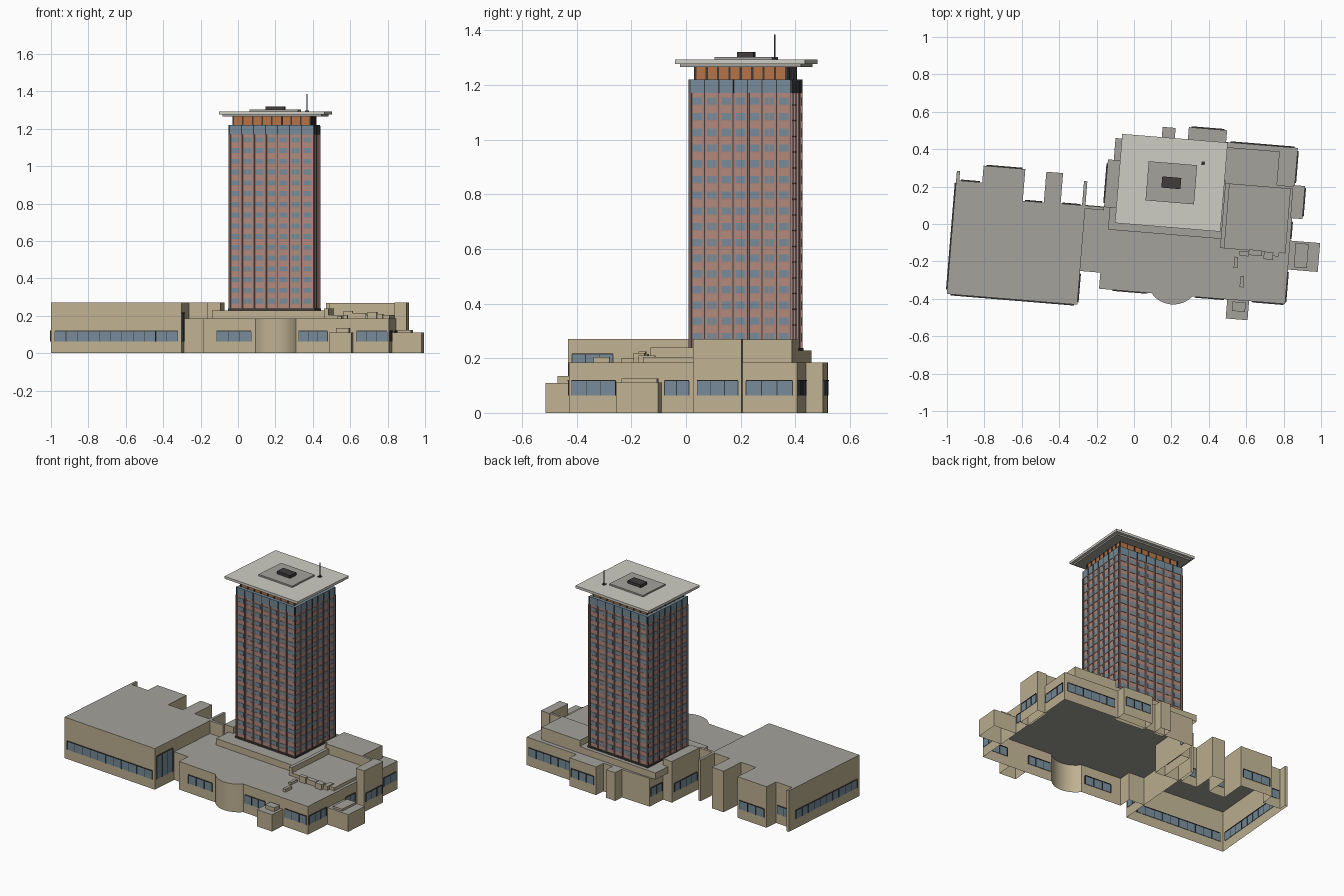
import bpy, bmesh, math
from mathutils import Matrix, Vector

if "Cube" in bpy.data.objects:
    bpy.data.objects.remove(bpy.data.objects["Cube"])

ROT = Matrix.Rotation(math.radians(-4.7), 4, 'Z')   # whole site is turned slightly


def mat(name, r, g, b):
    m = bpy.data.materials.new(name)
    m.diffuse_color = (r, g, b, 1)
    m.use_nodes = True
    m.node_tree.nodes["Principled BSDF"].inputs["Base Color"].default_value = m.diffuse_color
    return m


TAN = mat("tan_stone", .52, .44, .29)
ROOF = mat("roof_grey", .37, .36, .33)
SLAB = mat("pale_slab", .62, .61, .55)
BRICK = mat("pink_brick", .45, .25, .20)
PIER = mat("pier_pink", .37, .23, .20)
GLASS = mat("blue_glass", .18, .26, .32)
DARK = mat("dark_metal", .05, .045, .042)
ORANGE = mat("orange_panel", .45, .17, .06)


def finish(bm, name, *mats):
    me = bpy.data.meshes.new(name)
    bm.normal_update()
    bm.to_mesh(me)
    bm.free()
    for m in mats:
        me.materials.append(m)
    ob = bpy.data.objects.new(name, me)
    ob.matrix_world = ROT
    bpy.context.collection.objects.link(ob)
    return ob


def add_box(bm, u0, u1, v0, v1, z0, z1, mi=0):
    M = Matrix.Translation(((u0 + u1) / 2, (v0 + v1) / 2, (z0 + z1) / 2)) @ \
        Matrix.Diagonal((u1 - u0, v1 - v0, z1 - z0, 1))
    r = bmesh.ops.create_cube(bm, size=1, matrix=M)
    for f in {f for v in r['verts'] for f in v.link_faces}:
        f.material_index = mi


def box(name, m, *d):
    bm = bmesh.new()
    add_box(bm, *d)
    return finish(bm, name, m)


def shell(name, pts, z0, z1):
    """Walls and roof over a plan outline, open underneath."""
    bm = bmesh.new()
    top = [bm.verts.new((x, y, z1)) for x, y in pts]
    bot = [bm.verts.new((x, y, z0)) for x, y in pts]
    bm.faces.new(top).material_index = 1
    for i in range(len(pts)):
        j = (i + 1) % len(pts)
        bm.faces.new((bot[i], bot[j], top[j], top[i]))
    return finish(bm, name, TAN, ROOF)


def block(name, u0, u1, v0, v1, z0, z1):
    return shell(name, [(u0, v0), (u1, v0), (u1, v1), (u0, v1)], z0, z1)


def strip(name, axis, at, a, b, z0=.063, z1=.117):
    """Window band through a wall, with mullions. axis is the wall's normal."""
    bm = bmesh.new()
    n = max(2, round((b - a) / .06))

    def put(s, e, d, lo, hi, mi):
        uv = (at - d, at + d, s, e) if axis == 'u' else (s, e, at - d, at + d)
        add_box(bm, *uv, lo, hi, mi)
    put(a, b, .003, z0, z1, 0)
    for i in range(n + 1):
        p = a + (b - a) * i / n
        put(p - .0015, p + .0015, .005, z0, z1, 1)
    put(a, b, .006, z1, z1 + .004, 1)
    finish(bm, name, GLASS, DARK)


# West wing with back bays and fins
shell("west_wing", [(-.967, -.455), (-.267, -.455), (-.267, .207), (-.285, .207), (-.285, .077),
      (-.40, .077), (-.40, .24), (-.49, .24), (-.49, .075), (-.603, .075), (-.603, .245),
      (-.827, .245), (-.827, .155), (-.95, .155), (-.95, .205), (-.967, .205)], 0, .27)

# Main podium with rounded front bay
arc = [(.233 + .142 * math.sin(math.radians(t)), -.27 - .142 * math.cos(math.radians(t)))
       for t in [-50 + 100 * i / 20 for i in range(21)]]
podium = shell("podium", [(-.267, -.274), (-.158, -.274), (-.158, -.36)] + arc +
               [(.84, -.36), (.84, .477), (.44, .477), (-.10, .46), (-.10, .08), (-.267, .08)], 0, .185)
bpy.context.view_layer.objects.active = podium
podium.select_set(True)
bpy.ops.object.shade_smooth_by_angle(angle=math.radians(20))

# Attached volumes
block("link_wall", -.267, -.167, .06, .077, .185, .27)
block("west_stair_block", -.167, -.10, .077, .333, 0, .27)
block("east_tall_block", .83, .895, .10, .277, 0, .27)
block("east_entrance", .84, 1.0, -.175, -.02, 0, .112)
block("east_entrance_cap", .87, .94, -.16, -.03, .112, .125)
block("front_entrance", .53, .647, -.463, -.36, 0, .11)
block("front_entrance_cap", .56, .63, -.42, -.37, .11, .135)
block("rear_stair", .11, .18, .45, .53, 0, .185)
block("rear_bay", .25, .455, .45, .54, 0, .185)
block("tower_terrace", -.136, .469, -.041, .45, .185, .228)
block("east_terrace", .469, .82, -.09, .27, .185, .205)
block("rear_penthouse", .45, .745, .27, .45, .185, .268)
block("terrace_wall", .469, .84, .255, .27, .185, .268)
block("terrace_side_wall", .469, .492, -.09, .255, .185, .24)

# Stepped roof planters
for i, (u, v, w, d, z) in enumerate([(.56, -.16, .02, .06, .2), (.60, -.26, .02, .06, .205),
                                     (.66, -.10, .07, .03, .215), (.73, -.11, .05, .04, .22),
                                     (.77, -.08, .03, .06, .21), (.60, -.11, .05, .025, .225)]):
    block(f"roof_planter_{i}", u - w / 2, u + w / 2, v - d / 2, v + d / 2, .185, z)

# Window bands
strip("wing_front_windows", 'v', -.455, -.945, -.285)
strip("wing_west_windows", 'u', -.967, -.43, .14)
strip("wing_east_windows", 'u', -.267, -.44, -.29, .063, .213)
strip("wing_back_windows_a", 'v', .245, -.81, -.62)
strip("wing_back_windows_b", 'v', .155, -.94, -.84)
strip("wing_back_windows_c", 'v', .075, -.59, -.50)
strip("wing_back_windows_d", 'v', .077, -.39, -.295)
for n, a, b in (("a", -.085, .10), ("b", .355, .51), ("c", .665, .83)):
    strip("podium_front_windows_" + n, 'v', -.36, a, b)
for n, at, a, b in (("a", .84, -.35, -.19), ("b", .84, -.01, .08), ("c", .895, .115, .265),
                    ("d", .84, .29, .46)):
    strip("podium_east_windows_" + n, 'u', at, a, b)
strip("podium_back_windows", 'v', .477, .48, .82)
strip("rear_bay_windows", 'v', .54, .265, .44)
strip("west_block_windows", 'u', -.167, .10, .31)
strip("podium_west_windows", 'u', -.10, .345, .45)

# Tower body, window grid and piers on four sides
CU, CV, A, B = .1765, .233, .225, .185
box("tower_plinth", DARK, CU - A - .008, CU + A + .008, CV - B - .008, CV + B + .008, .22, .238)
box("tower_body", BRICK, CU - A, CU + A, CV - B, CV + B, .23, 1.17)
box("tower_top_glazing", GLASS, CU - A - .003, CU + A + .003, CV - B - .003, CV + B + .003, 1.17, 1.22)
wins, piers, tops = bmesh.new(), bmesh.new(), bmesh.new()
BAYS, FLOORS = 7, 16
PITCH = (1.17 - .25) / FLOORS


def on_side(bm, side, s, e, out, z0, z1, mi=0):
    half = B if side % 2 == 0 else A
    sign = -1 if side < 2 else 1
    if side % 2 == 0:
        w = CV + sign * half
        add_box(bm, CU + s, CU + e, w - out, w + out, z0, z1, mi)
    else:
        w = CU + sign * half
        add_box(bm, w - out, w + out, CV + s, CV + e, z0, z1, mi)


for side in range(4):
    L = A if side % 2 == 0 else B
    step = 2 * L / BAYS
    for i in range(BAYS + 1):
        p = -L + i * step
        on_side(piers, side, p - .006, p + .006, .005, .238, 1.17, 0)
        on_side(piers, side, p - .0015, p + .0015, .0062, .238, 1.215, 1)
        on_side(tops, side, p - .002, p + .002, .005, 1.17, 1.22)
    for i in range(BAYS):
        c = -L + (i + .5) * step
        for f in range(FLOORS):
            z = .25 + f * PITCH
            on_side(wins, side, c - step * .33, c + step * .33, .0022, z + .016, z + .042, 0)
            if i in (1, 5):
                on_side(wins, side, c - .003, c + .003, .003, z + .016, z + .042, 1)
            on_side(wins, side, c - step * .33, c + step * .33, .003, z + .012, z + .016, 1)
finish(wins, "tower_windows", GLASS, PIER)
finish(piers, "tower_piers", PIER, DARK)
finish(tops, "top_mullions", DARK)

# Recessed crown with dark columns
a, b = A - .018, B - .018
box("crown_panels", ORANGE, CU - a, CU + a, CV - b, CV + b, 1.215, 1.268)
bm = bmesh.new()
for i in range(9):
    t = -1 + i / 4
    for s in (-1, 1):
        for x, y in ((CU + a * t, CV + s * b), (CU + s * a, CV + b * t)):
            add_box(bm, x - .004, x + .004, y - .004, y + .004, 1.215, 1.268)
finish(bm, "crown_columns", DARK)

# Overhanging roof slab (edge tapers below), upper deck, plant box, mast
bm = bmesh.new()
add_box(bm, -.102, .464, -.003, .475, 1.276, 1.292)
finish(bm, "roof_slab", SLAB)
box("slab_soffit", ROOF, -.085, .447, .014, .458, 1.266, 1.276)
box("roof_deck", ROOF, .181 - .13, .181 + .13, .236 - .105, .236 + .105, 1.292, 1.302)
box("plant_box", DARK, .181 - .051, .181 + .051, .236 - .03, .236 + .03, 1.302, 1.32)
box("mast", DARK, .339, .344, .351, .356, 1.29, 1.385)
box("mast_base", DARK, .332, .351, .344, .363, 1.29, 1.297)
